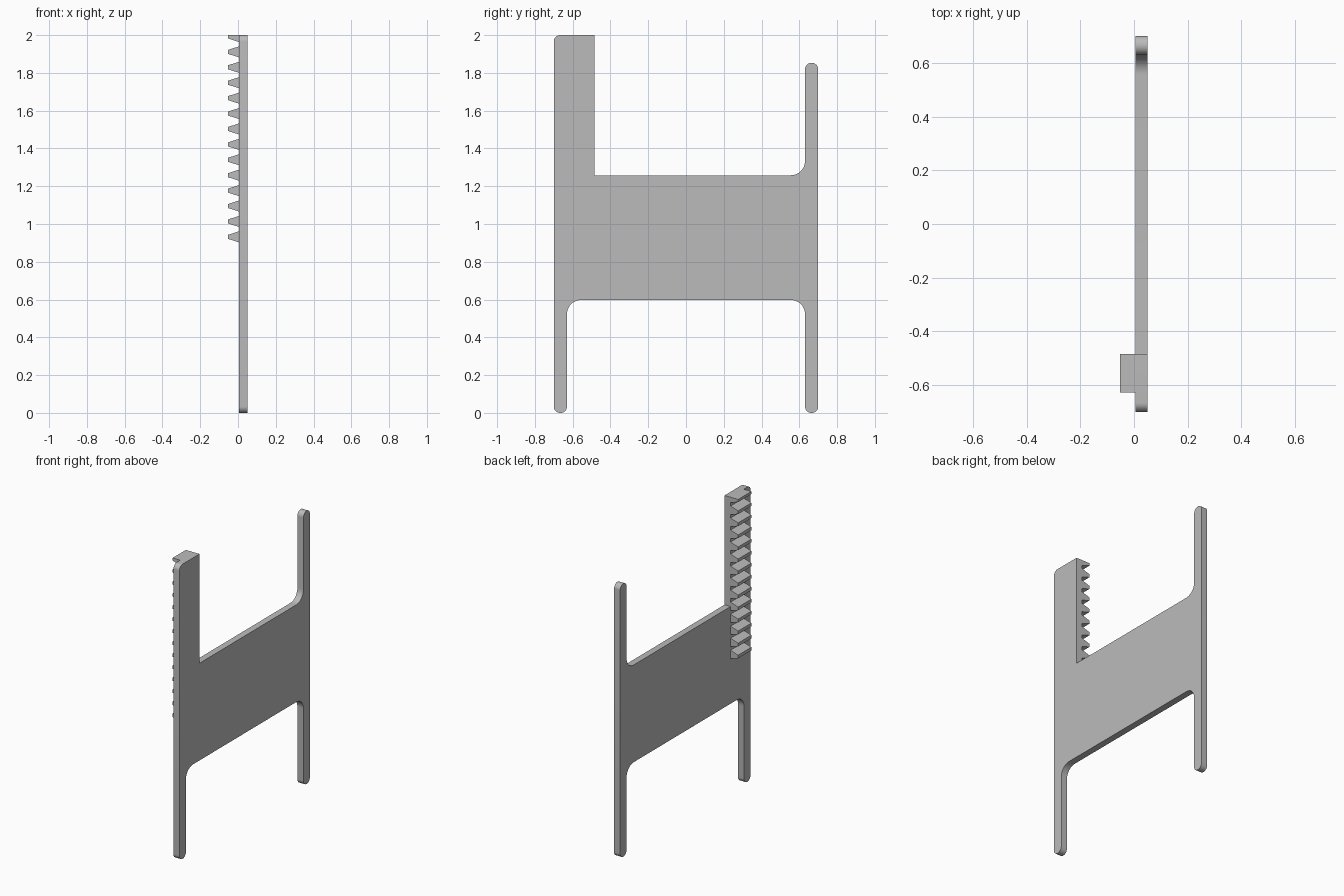
import bpy, bmesh, math
from mathutils import Vector

cube = bpy.data.objects.get("Cube")
if cube:
    bpy.data.objects.remove(cube, do_unlink=True)

grey = bpy.data.materials.new("plain grey")
grey.use_nodes = True
colour = (0.5, 0.5, 0.5, 1)
grey.diffuse_color = colour
grey.node_tree.nodes["Principled BSDF"].inputs["Base Color"].default_value = colour


def rounded(corners, steps=10):
    """Outline from (a, b, radius) corners, each replaced by an arc."""
    points = []
    for i, (a, b, r) in enumerate(corners):
        p = Vector((a, b))
        if r == 0:
            points.append(p)
            continue
        to_prev = (Vector(corners[i - 1][:2]) - p).normalized()
        to_next = (Vector(corners[(i + 1) % len(corners)][:2]) - p).normalized()
        centre = p + r * (to_prev + to_next)
        for k in range(steps + 1):
            t = k / steps * math.pi / 2
            points.append(centre - r * (to_next * math.cos(t) + to_prev * math.sin(t)))
    return points


def extrude(bm, start, offset):
    """Add a closed prism from a flat outline swept along offset."""
    face = bm.faces.new([bm.verts.new(p) for p in start])
    swept = bmesh.ops.extrude_face_region(bm, geom=[face])["geom"]
    bmesh.ops.translate(bm, vec=offset, verts=[v for v in swept if isinstance(v, bmesh.types.BMVert)])


def finish(bm, name):
    bmesh.ops.recalc_face_normals(bm, faces=bm.faces)
    mesh = bpy.data.meshes.new(name)
    bm.to_mesh(mesh)
    bm.free()
    mesh.materials.append(grey)
    obj = bpy.data.objects.new(name, mesh)
    bpy.context.collection.objects.link(obj)
    return obj


# Flat plate with two legs, a thin arm and a wide toothed arm
inner, outer = 0.05, 0.005
edge, leg, arm = 0.70, 0.63, -0.485
low, high, top, arm_top = 0.598, 1.258, 2.0, 1.853
tip, fillet = 0.034, 0.075
outline = rounded([
    (-edge, 0, tip), (-leg, 0, tip), (-leg, low, fillet),
    (leg, low, fillet), (leg, 0, tip), (edge, 0, tip),
    (edge, arm_top, tip), (leg, arm_top, tip), (leg, high, fillet),
    (arm, high, 0), (arm, top, 0), (-edge, top, tip)])
bm = bmesh.new()
extrude(bm, [(outer, p.x, p.y) for p in outline], (inner - outer, 0, 0))
plate = finish(bm, "plate")
bpy.ops.object.select_all(action="DESELECT")
plate.select_set(True)
bpy.context.view_layer.objects.active = plate
bpy.ops.object.shade_smooth_by_angle(angle=math.radians(30))

# Row of tapered rack teeth, the last one cut off flush with the top
bm = bmesh.new()
for i in range(14):
    z = 0.932 + 0.0816 * i
    profile = [(outer, -0.029), (-0.052, -0.011), (-0.052, 0.011), (outer, 0.029)]
    extrude(bm, [(x, -0.627, min(z + h, top)) for x, h in profile], (0, 0.627 + arm, 0))
finish(bm, "rack_teeth")
